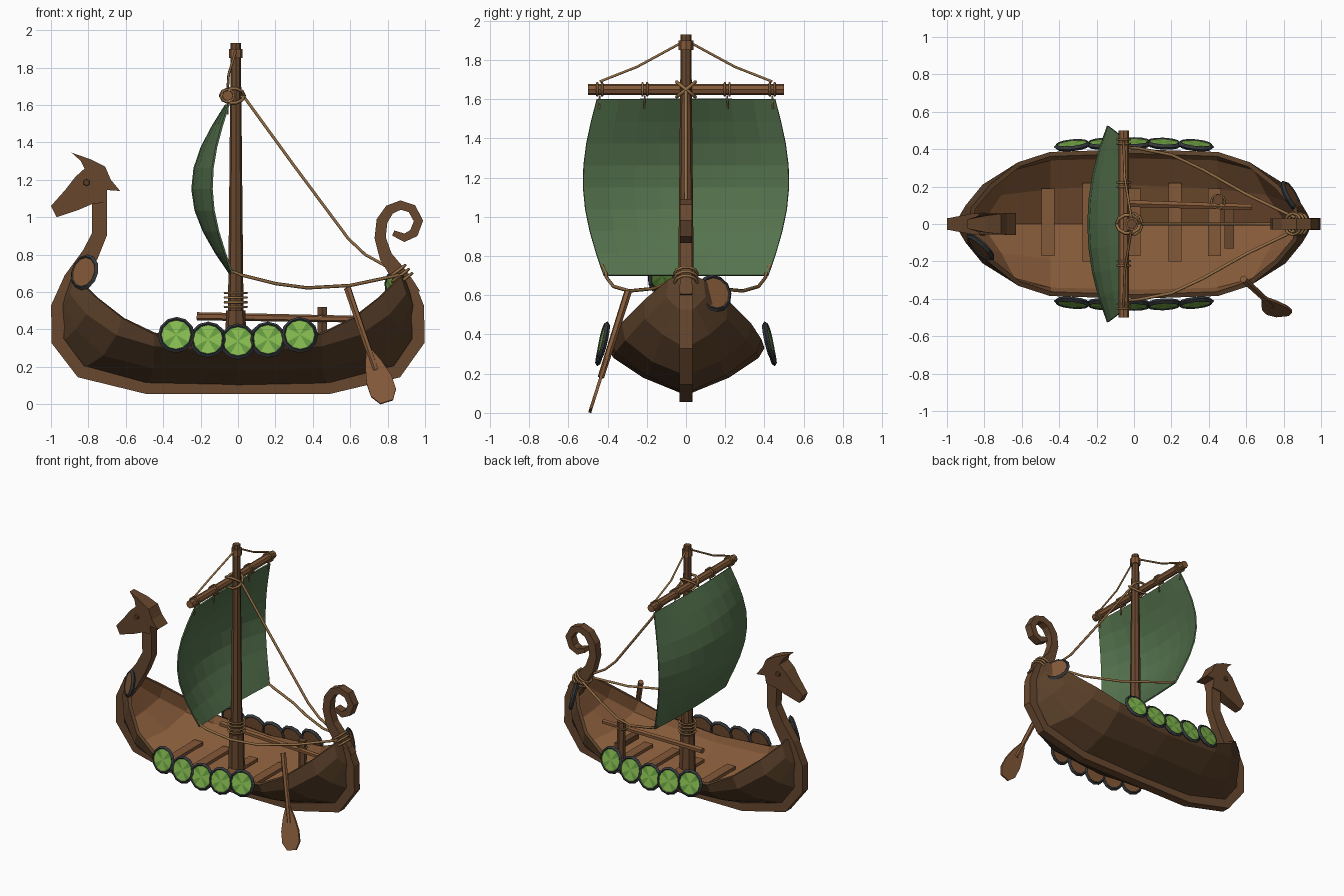
import bpy, bmesh, math
from mathutils import Vector

if "Cube" in bpy.data.objects:
    bpy.data.objects.remove(bpy.data.objects["Cube"])


def mat(name, r, g, b):
    m = bpy.data.materials.new(name)
    m.diffuse_color = (r, g, b, 1)
    m.use_nodes = True
    m.node_tree.nodes["Principled BSDF"].inputs["Base Color"].default_value = m.diffuse_color
    return m


HULL = mat("dark_wood", 0.10, 0.05, 0.022)
WOOD = mat("wood", 0.23, 0.10, 0.04)
MID = mat("mid_wood", 0.14, 0.065, 0.028)
SAIL = mat("sail_green", 0.09, 0.17, 0.075)
LIME = mat("lime", 0.24, 0.50, 0.08)
LEAF = mat("leaf", 0.13, 0.33, 0.05)
RIM = mat("iron", 0.035, 0.04, 0.045)
ROPE = mat("rope", 0.30, 0.16, 0.06)


def mesh(name, verts, faces, *mats):
    me = bpy.data.meshes.new(name)
    me.from_pydata([tuple(v) for v in verts], [], faces)
    bm = bmesh.new()
    bm.from_mesh(me)
    bmesh.ops.recalc_face_normals(bm, faces=bm.faces)
    bm.to_mesh(me)
    bm.free()
    o = bpy.data.objects.new(name, me)
    bpy.context.collection.objects.link(o)
    for m in mats:
        me.materials.append(m)
    return o


def strip(name, path, hy, m):
    """Bar of thickness 2*hy following (x, z, width) points in the side plane."""
    v, f, n = [], [], len(path)
    for i, (x, z, w) in enumerate(path):
        a, b = path[max(i - 1, 0)], path[min(i + 1, n - 1)]
        t = Vector((b[0] - a[0], b[1] - a[1])).normalized() * w / 2
        for s, y in ((1, -hy), (1, hy), (-1, hy), (-1, -hy)):
            v.append((x - s * t.y, y, z + s * t.x))
    for i in range(n - 1):
        for k in range(4):
            j = (k + 1) % 4
            f.append((4 * i + k, 4 * i + j, 4 * i + 4 + j, 4 * i + 4 + k))
    f += [(0, 1, 2, 3), tuple(range(4 * n - 4, 4 * n))]
    return mesh(name, v, f, m)


def slab(name, pts, m):
    """Outline of (x, z, half thickness) points mirrored across y."""
    n = len(pts)
    v = [(x, -h, z) for x, z, h in pts] + [(x, h, z) for x, z, h in pts]
    f = [tuple(range(n)), tuple(range(n, 2 * n))]
    f += [(i, (i + 1) % n, n + (i + 1) % n, n + i) for i in range(n)]
    return mesh(name, v, f, m)


def rod(name, a, b, r1, r2, m, sides=8):
    a, b = Vector(a), Vector(b)
    bpy.ops.mesh.primitive_cone_add(vertices=sides, radius1=r1, radius2=r2,
                                    depth=(b - a).length, location=(a + b) / 2)
    o = bpy.context.object
    o.rotation_euler = (b - a).to_track_quat('Z', 'Y').to_euler()
    o.name = name
    o.data.materials.append(m)
    return o


def box(name, loc, size, m):
    bpy.ops.mesh.primitive_cube_add(size=1, location=loc)
    o = bpy.context.object
    o.name, o.scale = name, size
    o.data.materials.append(m)
    return o


def rope(name, pts, r=0.007, closed=False):
    c = bpy.data.curves.new(name, 'CURVE')
    c.dimensions = '3D'
    c.bevel_depth, c.bevel_resolution, c.use_fill_caps = r, 1, True
    s = c.splines.new('POLY')
    s.points.add(len(pts) - 1)
    for p, q in zip(s.points, pts):
        p.co = (*q, 1)
    s.use_cyclic_u = closed
    c.materials.append(ROPE)
    o = bpy.data.objects.new(name, c)
    bpy.context.collection.objects.link(o)


def ring(name, c, axis, r, t=0.006):
    q = Vector(axis).to_track_quat('Z', 'Y')
    rope(name, [Vector(c) + q @ Vector((r * math.cos(k * math.pi / 5), r * math.sin(k * math.pi / 5), 0))
                for k in range(10)], t, True)


# Hull: keel, bilge and gunwale points per station, mirrored fore/aft and port/starboard
half = [((0, 0, .09), (0, .22, .18), (0, .37, .28), (0, .40, .33)),
        ((.48, 0, .10), (.45, .20, .19), (.45, .36, .31), (.45, .385, .375)),
        ((.83, 0, .19), (.72, .17, .26), (.65, .31, .37), (.62, .33, .46)),
        ((.94, 0, .33), (.87, .12, .40), (.81, .21, .48), (.77, .21, .58)),
        ((.95, 0, .50), (.93, .05, .54), (.90, .10, .59), (.87, .09, .68)),
        ((.92, 0, .62), (.92, .01, .62), (.90, .02, .66), (.88, .02, .71))]
stations = [[(-x, y, z) for x, y, z in s] for s in half[:0:-1]] + half
verts, faces = [], []
for s in stations:
    verts += [(x, -y, z) for x, y, z in s[:0:-1]] + list(s)
for i in range(len(stations) - 1):
    for k in range(6):
        a = 7 * i + k
        faces.append((a, a + 1, a + 8, a + 7))
hull = mesh("hull", verts, faces, HULL, WOOD)
# make the outside the lower side, so the thickness grows inward
if hull.data.polygons[len(faces) // 2].normal.z > 0:
    hull.data.flip_normals()
sol = hull.modifiers.new("thickness", 'SOLIDIFY')
sol.thickness, sol.offset, sol.material_offset = 0.025, -1, 1

# Keel running up into the neck, and the curled tail
strip("keel_and_neck", [(.90, .63, .10), (.96, .52, .07), (.965, .34, .07), (.85, .175, .07), (.49, .085, .06),
                        (-.49, .085, .06), (-.84, .175, .07), (-.965, .34, .07), (-.96, .52, .08),
                        (-.88, .66, .11), (-.79, .80, .09), (-.74, .91, .08), (-.74, 1.10, .08)], .033, MID)
strip("curled_tail", [(.93, .58, .10), (.87, .68, .09), (.79, .79, .07), (.76, .89, .06), (.77, .98, .06),
                      (.81, 1.04, .055), (.87, 1.065, .05), (.93, 1.045, .05), (.965, .98, .05),
                      (.94, .915, .05), (.89, .89, .045), (.83, .915, .03)], .03, MID)

# Figurehead
slab("figurehead", [(-.97, 1.00, .03), (-1.0, 1.06, .03), (-.92, 1.15, .045), (-.87, 1.215, .055),
                    (-.82, 1.26, .055), (-.84, 1.30, .04), (-.89, 1.345, .025), (-.79, 1.31, .045),
                    (-.71, 1.27, .055), (-.68, 1.20, .06), (-.63, 1.14, .06), (-.70, 1.145, .055),
                    (-.70, 1.08, .04), (-.78, 1.07, .045), (-.85, 1.04, .04)], MID)
for s in (-1, 1):
    rod("eye", (-.81, s * .04, 1.185), (-.81, s * .064, 1.185), .022, .016, HULL, 6)

# Floor ribs, bench, stowed spar on its post
for i, x in enumerate((-.46, -.24, 0, .22, .43)):
    box("floor_rib", (x, .01, .235), (.07, .36 + .06 * (i % 2), .025), WOOD)
box("bench", (.51, -.02, .30), (.05, .22, .04), MID)
rod("stowed_spar", (-.22, .115, .47), (.63, .09, .455), .022, .018, WOOD, 6)
rod("spar_post", (.45, .13, .22), (.45, .13, .52), .028, .03, MID, 6)
ring("post_lashing", (.45, .12, .47), (0, 0, 1), .037)

# Mast and yard
X = -.012
rod("mast", (X, 0, .16), (X, 0, 1.93), .045, .027, MID)
rod("mast_cap", (X, 0, 1.85), (X, 0, 1.90), .037, .037, WOOD)
rod("mast_foot", (X, 0, .16), (X, 0, .50), .06, .052, MID)
YX, YZ = -.055, 1.65
rod("yard", (YX, -.5, YZ), (YX, .5, YZ), .028, .028, WOOD)
for k in range(4):
    ring("mast_lashing", (X, 0, .52 + .025 * k), (0, 0, 1), .058, .007)
for s in (-1, 1):
    ring("yard_knot", (-.03, 0, YZ), (0, .8, s), .064, .009)
    for y in (.21, .44):
        for d in (-.012, .012):
            ring("yard_tie", (YX, s * y + d, YZ), (0, 1, 0), .034)
        rope("tie_tail", [(YX, s * y, 1.62), (YX, s * (y + .004), 1.55)], .005)

# Billowed sail
NU, NV = 8, 8
verts = []
for j in range(NV + 1):
    t = j / NV
    b = math.sin(math.pi * t)
    w = .42 + .035 * t + .087 * b
    for i in range(NU + 1):
        u = 2 * i / NU - 1
        verts.append((-.03 - .02 * t - .10 * b - .09 * b * (1 - u * u) - .015 * (1 - u * u), u * w, .70 + .90 * t))
faces = [(a, a + 1, a + NU + 2, a + NU + 1) for j in range(NV) for i in range(NU) for a in [j * (NU + 1) + i]]
sail = mesh("sail", verts, faces, SAIL)
sol = sail.modifiers.new("thickness", 'SOLIDIFY')
sol.thickness, sol.offset = 0.01, 0

# Rigging
rope("stay", [(.02, 0, 1.66), (.3, 0, 1.275), (.59, 0, .885), (.68, 0, .80), (.86, 0, .70)], .009)
for s in (-1, 1):
    rope("yard_lift", [(X, s * .02, 1.89), (-.03, s * .13, 1.83), (-.05, s * .25, 1.765), (YX, s * .44, 1.69)])
    rope("sheet", [(-.05, s * .43, .755), (-.04, s * .41, .715), (.02, s * .405, .69), (.2, s * .37, .645),
                   (.37, s * .29, .622), (.6, s * .16, .635), (.86, s * .035, .69)], .009)
for k in range(3):
    ring("stern_lashing", (.85 + .018 * k, 0, .71 - .022 * k), (-.6, 0, .8), .058, .008)


def shield(name, loc, normal, r=.085):
    bm = bmesh.new()
    bmesh.ops.create_cone(bm, cap_ends=True, cap_tris=True, segments=12, radius1=r, radius2=r, depth=.016)
    for f in bm.faces:
        c = f.calc_center_median()
        if c.z > .004:
            f.material_index = 1 if int((math.atan2(c.y, c.x) + math.pi) / (math.pi / 6)) % 3 == 1 else 0
        else:
            f.material_index = 2
    me = bpy.data.meshes.new(name)
    bm.to_mesh(me)
    bm.free()
    for m in (LIME, LEAF, WOOD):
        me.materials.append(m)
    o = bpy.data.objects.new(name, me)
    bpy.context.collection.objects.link(o)
    rot = Vector(normal).to_track_quat('Z', 'Y').to_euler()
    o.location, o.rotation_euler = loc, rot
    bpy.ops.mesh.primitive_torus_add(major_segments=12, minor_segments=4, major_radius=r,
                                     minor_radius=.014, location=loc, rotation=rot)
    bpy.context.object.name = name + "_rim"
    bpy.context.object.data.materials.append(RIM)


# Shields along both sides, plus two reversed ones at the ends
for s in (-1, 1):
    for x, z in ((-.33, .37), (-.16, .345), (0, .335), (.16, .345), (.33, .37)):
        shield("side_shield", (x, s * (.432 - .1 * x * x), z), (x * .3, s, .22))
shield("bow_shield", (-.82, -.125, .705), (.7, .75, -.25))
shield("stern_shield", (.84, .145, .61), (-.86, -.48, -.25))

# Steering oar
A, B = Vector((.585, -.295, .62)), Vector((.795, -.488, .012))
rod("oar_shaft", A, A.lerp(B, .72), .02, .017, WOOD, 6)
d = (B - A).normalized()
u = Vector((1, 0, 0))
u = (u - d * u.dot(d)).normalized()
prof = ((.55, .016), (.66, .045), (.80, .07), (.92, .07), (1.0, .035))
pts = [A.lerp(B, t) - u * w for t, w in prof] + [A.lerp(B, t) + u * w for t, w in prof[::-1]]
blade = mesh("oar_blade", pts, [tuple(range(len(pts)))], WOOD)
sol = blade.modifiers.new("thickness", 'SOLIDIFY')
sol.thickness, sol.offset = 0.016, 0
